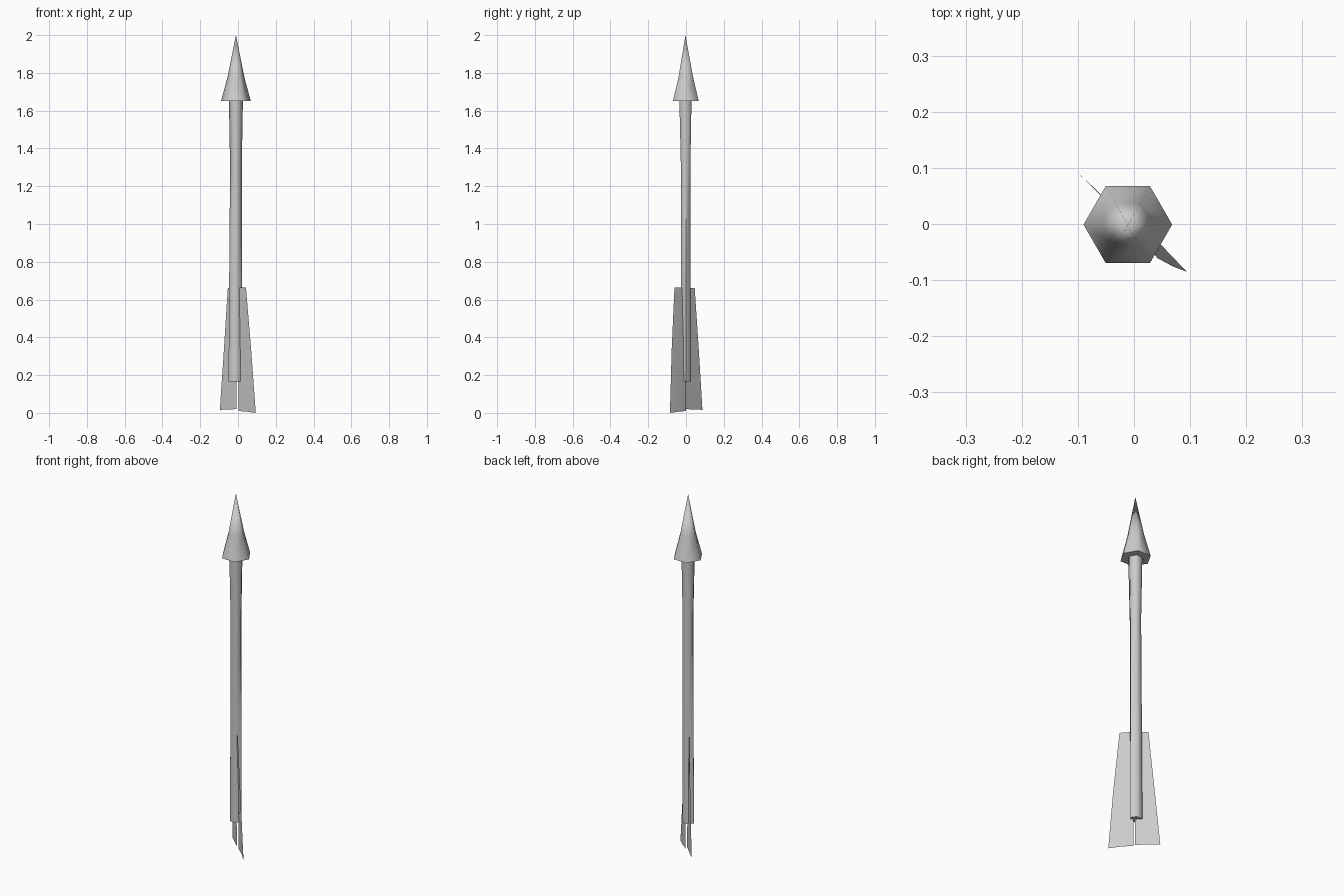
import bpy
import math

if "Cube" in bpy.data.objects:
    bpy.data.objects.remove(bpy.data.objects["Cube"])


def make_object(name, verts, faces, smooth=True):
    mesh = bpy.data.meshes.new(name)
    mesh.from_pydata(verts, [], faces)
    mesh.update()
    obj = bpy.data.objects.new(name, mesh)
    bpy.context.collection.objects.link(obj)
    bpy.ops.object.select_all(action='DESELECT')
    obj.select_set(True)
    bpy.context.view_layer.objects.active = obj
    if smooth:
        bpy.ops.object.shade_smooth_by_angle(angle=math.radians(65))
    return obj


def hex_loft(name, rings, tip=None):
    """Six-sided loft; each ring is (z, centre x, centre y, radius x, radius y)."""
    n = 6
    verts, faces = [], []
    for z, cx, cy, rx, ry in rings:
        for i in range(n):
            a = 2 * math.pi * i / n
            verts.append((cx + rx * math.cos(a), cy + ry * math.sin(a), z))
    for r in range(len(rings) - 1):
        for i in range(n):
            j = (i + 1) % n
            faces.append((r * n + i, r * n + j, (r + 1) * n + j, (r + 1) * n + i))
    last = (len(rings) - 1) * n
    faces.append(tuple(reversed(range(n))))
    if tip:
        verts.append(tip)
        faces += [(last + i, last + (i + 1) % n, last + n) for i in range(n)]
    else:
        faces.append(tuple(range(last, last + n)))
    return make_object(name, verts, faces)


def fin(name, rows):
    """Thin vane made of rows of three points: inner, middle, outer."""
    verts = [p for row in rows for p in row]
    faces = []
    for r in range(len(rows) - 1):
        for c in range(2):
            a = r * 3 + c
            faces.append((a, a + 1, a + 4, a + 3))
    return make_object(name, verts, faces)


# Shaft, slightly waisted
hex_loft("shaft", [
    (0.165, -0.014, 0.001, 0.036, 0.029),
    (0.66, -0.013, 0.0, 0.034, 0.029),
    (1.30, -0.011, -0.002, 0.031, 0.029),
    (1.655, -0.011, -0.003, 0.037, 0.037),
])

# Pointed head with a slightly concave flank
hex_loft("arrow_head", [
    (1.65, -0.011, -0.001, 0.079, 0.079),
    (1.78, -0.011, -0.001, 0.044, 0.044),
], tip=(-0.011, -0.003, 2.0))

# Two gently curved fletchings on opposite sides
fin("right_fletching", [
    [(0.004, 0.0, 0.01), (0.050, -0.039, 0.006), (0.094, -0.085, 0.0)],
    [(0.0, 0.0, 0.33), (0.036, -0.038, 0.33), (0.070, -0.076, 0.33)],
    [(-0.008, -0.004, 0.665), (0.017, -0.032, 0.665), (0.042, -0.061, 0.665)],
])
fin("left_fletching", [
    [(-0.007, 0.0, 0.02), (-0.053, 0.045, 0.018), (-0.096, 0.087, 0.016)],
    [(-0.009, 0.0, 0.33), (-0.043, 0.036, 0.33), (-0.075, 0.068, 0.33)],
    [(-0.012, 0.0, 0.66), (-0.034, 0.022, 0.66), (-0.054, 0.046, 0.66)],
])
